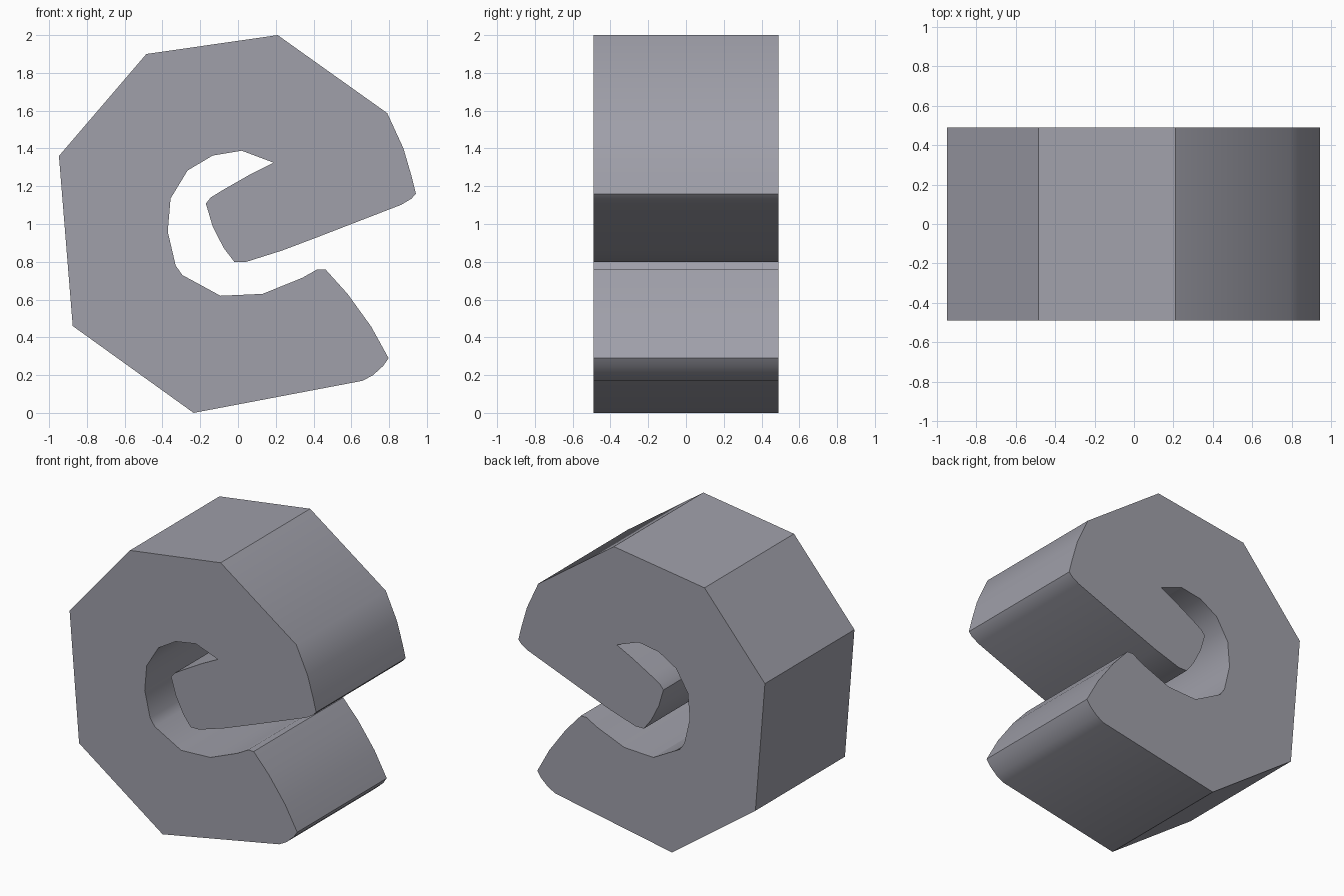
import bpy
import bmesh
import math

if "Cube" in bpy.data.objects:
    bpy.data.objects.remove(bpy.data.objects["Cube"])

HALF_DEPTH = 0.49

# Facetted outer wall, from top right round to the lower tip
OUTER = [(0.21, 2.0), (-0.485, 1.9), (-0.948, 1.36), (-0.875, 0.46),
         (-0.235, 0.0), (0.66, 0.17), (0.715, 0.2), (0.77, 0.25), (0.797, 0.29)]
# Lower lip and inside of the curved channel, up to its pointed end
CHANNEL = [(0.705, 0.457), (0.58, 0.63), (0.463, 0.76), (0.42, 0.76),
           (0.34, 0.715), (0.13, 0.63), (-0.093, 0.62), (-0.295, 0.73),
           (-0.33, 0.78), (-0.372, 0.96), (-0.357, 1.135), (-0.267, 1.283),
           (-0.135, 1.362), (0.02, 1.388), (0.188, 1.325)]
# Inner tongue and upper lip, back to the outer wall
TONGUE = [(0.06, 1.26), (-0.08, 1.18), (-0.145, 1.14), (-0.17, 1.108),
          (-0.135, 0.99), (-0.077, 0.875), (-0.02, 0.8), (0.045, 0.8),
          (0.235, 0.86), (0.42, 0.93), (0.865, 1.102), (0.918, 1.134),
          (0.942, 1.16), (0.918, 1.256), (0.876, 1.4), (0.79, 1.587)]

# Extrude the profile from front to back
bm = bmesh.new()
front = bm.faces.new([bm.verts.new((x, -HALF_DEPTH, z)) for x, z in OUTER + CHANNEL + TONGUE])
extruded = bmesh.ops.extrude_face_region(bm, geom=[front], use_keep_orig=True)
back_verts = [g for g in extruded["geom"] if isinstance(g, bmesh.types.BMVert)]
bmesh.ops.translate(bm, verts=back_verts, vec=(0, 2 * HALF_DEPTH, 0))
bmesh.ops.triangulate(bm, faces=[f for f in bm.faces if len(f.verts) > 4])
bmesh.ops.recalc_face_normals(bm, faces=bm.faces)

mesh = bpy.data.meshes.new("curled_block")
bm.to_mesh(mesh)
bm.free()

# Single grey colour
grey = bpy.data.materials.new("cool grey")
grey.diffuse_color = (0.35, 0.35, 0.40, 1)
grey.use_nodes = True
grey.node_tree.nodes["Principled BSDF"].inputs["Base Color"].default_value = grey.diffuse_color
mesh.materials.append(grey)

block = bpy.data.objects.new("curled_block", mesh)
bpy.context.collection.objects.link(block)

# Smooth the rounded lips, keep the big facets sharp
bpy.context.view_layer.objects.active = block
block.select_set(True)
bpy.ops.object.shade_smooth_by_angle(angle=math.radians(30))
